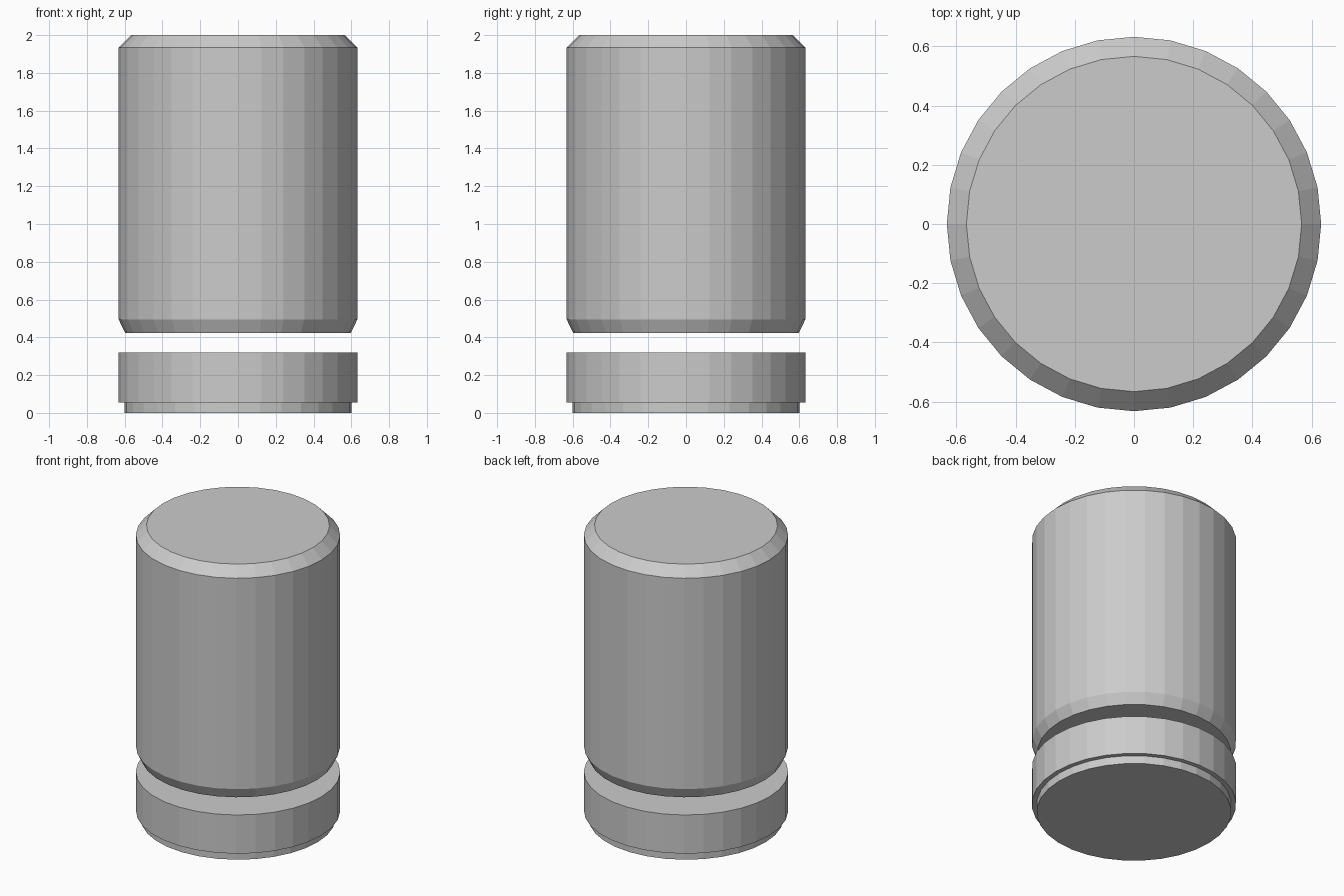
import bpy
import bmesh
from math import cos, sin, tau

if "Cube" in bpy.data.objects:
    bpy.data.objects.remove(bpy.data.objects["Cube"])

SIDES = 32


def lathe(name, profile):
    """Closed, flat-faced solid from (radius, z) rings listed bottom to top."""
    bm = bmesh.new()
    rings = [[bm.verts.new((r * cos(tau * i / SIDES), r * sin(tau * i / SIDES), z))
              for i in range(SIDES)] for r, z in profile]
    for low, high in zip(rings, rings[1:]):
        for i in range(SIDES):
            j = (i + 1) % SIDES
            bm.faces.new((low[i], low[j], high[j], high[i]))
    bm.faces.new(rings[0][::-1])
    bm.faces.new(rings[-1])
    mesh = bpy.data.meshes.new(name)
    bm.to_mesh(mesh)
    bm.free()
    obj = bpy.data.objects.new(name, mesh)
    bpy.context.collection.objects.link(obj)
    return obj


# Tall upper body with bevelled rims, floating above the collar
lathe("upper_body", [(0.598, 0.424), (0.632, 0.495), (0.632, 1.934), (0.566, 2.0)])

# Lower collar with a narrower foot stepped in beneath it
lathe("lower_collar", [(0.602, 0.0), (0.602, 0.055), (0.632, 0.055), (0.632, 0.319)])
